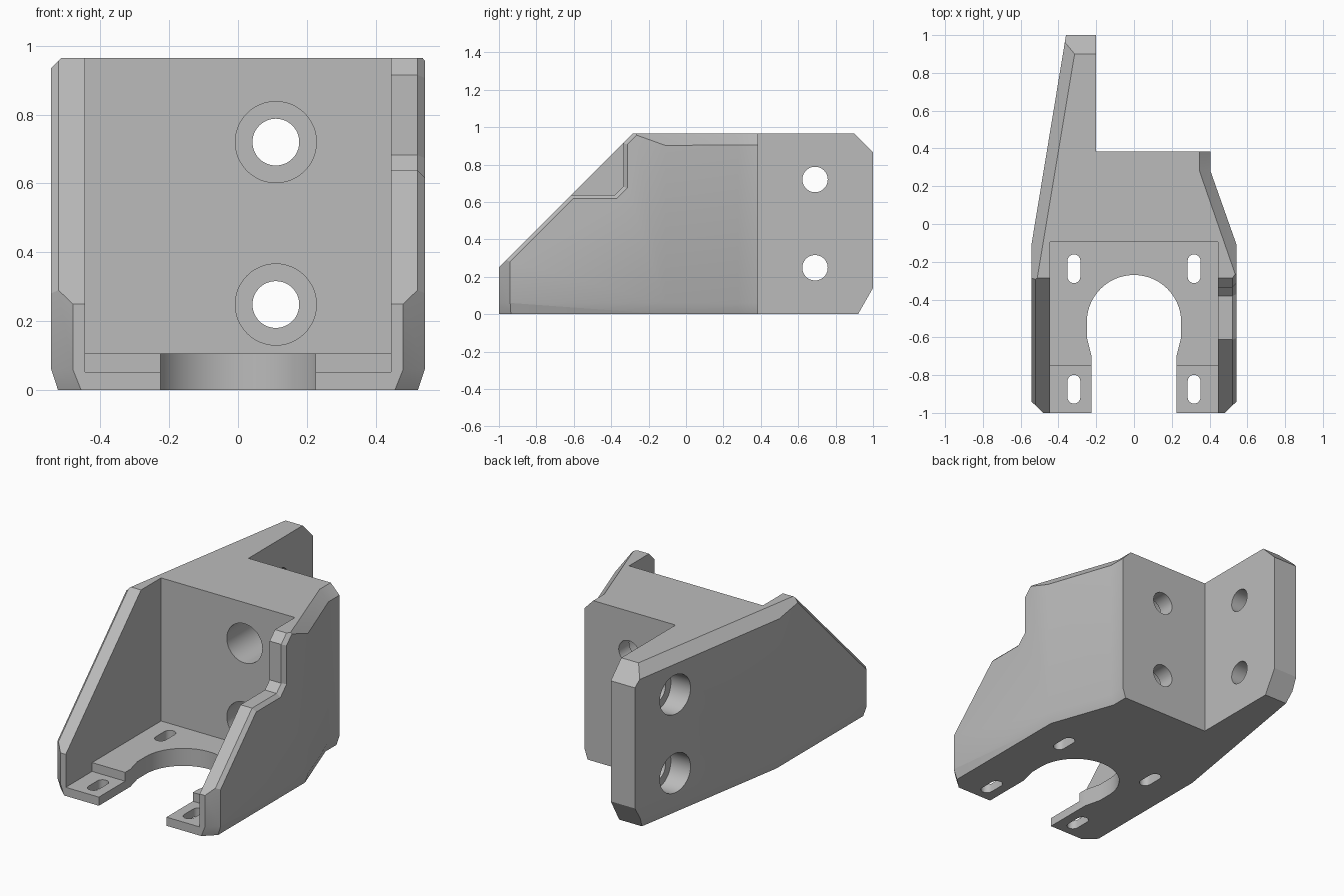
import bpy, bmesh, math
from mathutils import Vector

if "Cube" in bpy.data.objects:
    bpy.data.objects.remove(bpy.data.objects["Cube"])

W = 0.543      # half width of the bracket
TOP = 0.965    # height
WALL = 0.445   # inner face of the side walls
BACK = -0.095  # front face of the back wall


def make_object(name, bm):
    bmesh.ops.recalc_face_normals(bm, faces=bm.faces[:])
    mesh = bpy.data.meshes.new(name)
    bm.to_mesh(mesh)
    bm.free()
    ob = bpy.data.objects.new(name, mesh)
    bpy.context.collection.objects.link(ob)
    return ob


def loft(name, sections):
    """Solid through matching closed sections."""
    bm = bmesh.new()
    rings = [[bm.verts.new(p) for p in s] for s in sections]
    n = len(rings[0])
    for a, b in zip(rings, rings[1:]):
        for i in range(n):
            j = (i + 1) % n
            bm.faces.new((a[i], a[j], b[j], b[i]))
    bm.faces.new(rings[0])
    bm.faces.new(rings[-1])
    return make_object(name, bm)


def prism(name, plan, z0, z1):
    return loft(name, [[(x, y, z) for x, y in plan] for z in (z0, z1)])


def box(name, x0, x1, y0, y1, z0, z1):
    return prism(name, [(x0, y0), (x1, y0), (x1, y1), (x0, y1)], z0, z1)


def arc(cx, cy, r, start, end, steps=24):
    angles = [math.radians(start + (end - start) * i / steps) for i in range(steps + 1)]
    return [(cx + r * math.cos(a), cy + r * math.sin(a)) for a in angles]


def rod(name, r, axis, start, end, u, z):
    """Round cutter along x or y."""
    ring = arc(u, z, r, 0, 352.5, 47)
    if axis == "x":
        return loft(name, [[(s, a, b) for a, b in ring] for s in (start, end)])
    return loft(name, [[(a, s, b) for a, b in ring] for s in (start, end)])


def slice_off(ob, point, normal):
    """Remove everything on the normal's side of a plane and cap it."""
    bm = bmesh.new()
    bm.from_mesh(ob.data)
    bmesh.ops.bisect_plane(bm, geom=bm.verts[:] + bm.edges[:] + bm.faces[:], dist=1e-5,
                           plane_co=point, plane_no=Vector(normal).normalized(),
                           clear_outer=True)
    bmesh.ops.holes_fill(bm, edges=[e for e in bm.edges if e.is_boundary], sides=0)
    bmesh.ops.recalc_face_normals(bm, faces=bm.faces[:])
    bm.to_mesh(ob.data)
    bm.free()


def carve(ob, cutter):
    cutter.hide_render = True
    mod = ob.modifiers.new("cut", "BOOLEAN")
    mod.operation = "DIFFERENCE"
    mod.solver = "EXACT"
    mod.object = cutter
    bpy.context.view_layer.objects.active = ob
    bpy.ops.object.modifier_apply(modifier=mod.name)
    bpy.data.objects.remove(cutter)


# Solid outline with the rear wing
plan = [(-0.48, -1), (0.48, -1), (W, -0.94), (W, -0.11), (0.405, 0.28), (0.405, 0.385),
        (-0.2, 0.385), (-0.2, 1), (-0.36, 1), (-W, -0.11), (-W, -0.94)]
body = prism("mounting_bracket", plan, 0, TOP)

# Sloped front, wing end corners, and chamfers on the wing side
slice_off(body, (0, -1, 0.25), (0, -1, 1))
slice_off(body, (0, 0.9, TOP), (0, 1, 1))
slice_off(body, (0, 0.92, 0), (0, 1.75, -1))
slice_off(body, (0.06 - W, -0.11, TOP), (-1, 0.167, 1))
slice_off(body, (-W, -0.11, 0.06), (-1, 0.167, -0.33))
slice_off(body, (-W, 0, 0.06), (-1, 0, -0.33))
for s in (-1, 1):
    slice_off(body, (s * 0.522, -1, 0.25), (s, -0.707, 0.707))
    slice_off(body, (s * W, -0.94, 0.06), (s, -1.05, -0.4))

# Chamfers following the bent side
tri = [(-0.116, TOP + 0.06), (0.058, TOP - 0.12), (0.058, TOP + 0.06)]
path = [(0.405, 0.5), (0.405, 0.28), (0.675, -0.5)]
carve(body, loft("top_chamfer", [[(x + u, y, z) for u, z in tri] for x, y in path]))
tri = [(-0.04, -0.06), (0.02, 0.12), (0.06, -0.06)]
path = [(0.405, 0.5), (0.405, 0.28), (W, -0.11), (W, -1.2)]
carve(body, loft("bottom_chamfer", [[(x + u, y, z) for u, z in tri] for x, y in path]))

# Open pocket and the lower front step of the floor
carve(body, box("pocket", -WALL, WALL, -1.5, BACK, 0.105, 1.5))
carve(body, box("floor_step", -WALL, WALL, -1.5, -0.75, 0.052, 0.5))

# Notch in one side wall, flared at the outside
notch = []
for x, f in ((0.4, 0), (0.522, 0), (0.562, 0.04)):
    notch.append([(x, y, z) for y, z in (
        (-0.9, 0.638 - f), (-0.38 + 0.4 * f, 0.638 - f), (-0.335 + f, 0.682 - 0.4 * f),
        (-0.335 + f, 1.2), (-0.9, 1.2))])
carve(body, loft("wall_notch", notch))

# Round opening in the floor with a narrower mouth
opening = arc(0, -0.52, 0.25, 0, 180, 40)
opening += [(-0.25, -0.6), (-0.225, -0.7), (-0.225, -1.2),
            (0.225, -1.2), (0.225, -0.7), (0.25, -0.6)]
carve(body, prism("floor_opening", opening, -0.1, 0.3))

# Slotted holes in the floor
for x in (-0.318, 0.318):
    for y in (-0.237, -0.875):
        slot = arc(x, y + 0.042, 0.034, 0, 180, 12) + arc(x, y - 0.042, 0.034, 180, 360, 12)
        carve(body, prism("floor_slot", slot, -0.1, 0.3))

# Counterbored bolt holes through the back wall and the wing
for z in (0.248, 0.72):
    carve(body, rod("wall_hole", 0.068, "y", -0.3, 0.6, 0.11, z))
    carve(body, rod("wall_bore", 0.118, "y", -0.3, 0.285, 0.11, z))
    carve(body, rod("wing_hole", 0.068, "x", -0.7, 0, 0.69, z))
    carve(body, rod("wing_bore", 0.118, "x", -0.7, -0.3, 0.69, z))

# Single grey finish
grey = bpy.data.materials.new("plain_grey")
grey.use_nodes = True
colour = (0.5, 0.5, 0.5, 1)
grey.diffuse_color = colour
grey.node_tree.nodes["Principled BSDF"].inputs["Base Color"].default_value = colour
body.data.materials.clear()
body.data.materials.append(grey)

bpy.ops.object.select_all(action="DESELECT")
body.select_set(True)
bpy.context.view_layer.objects.active = body
bpy.ops.object.shade_smooth_by_angle(angle=math.radians(25))
